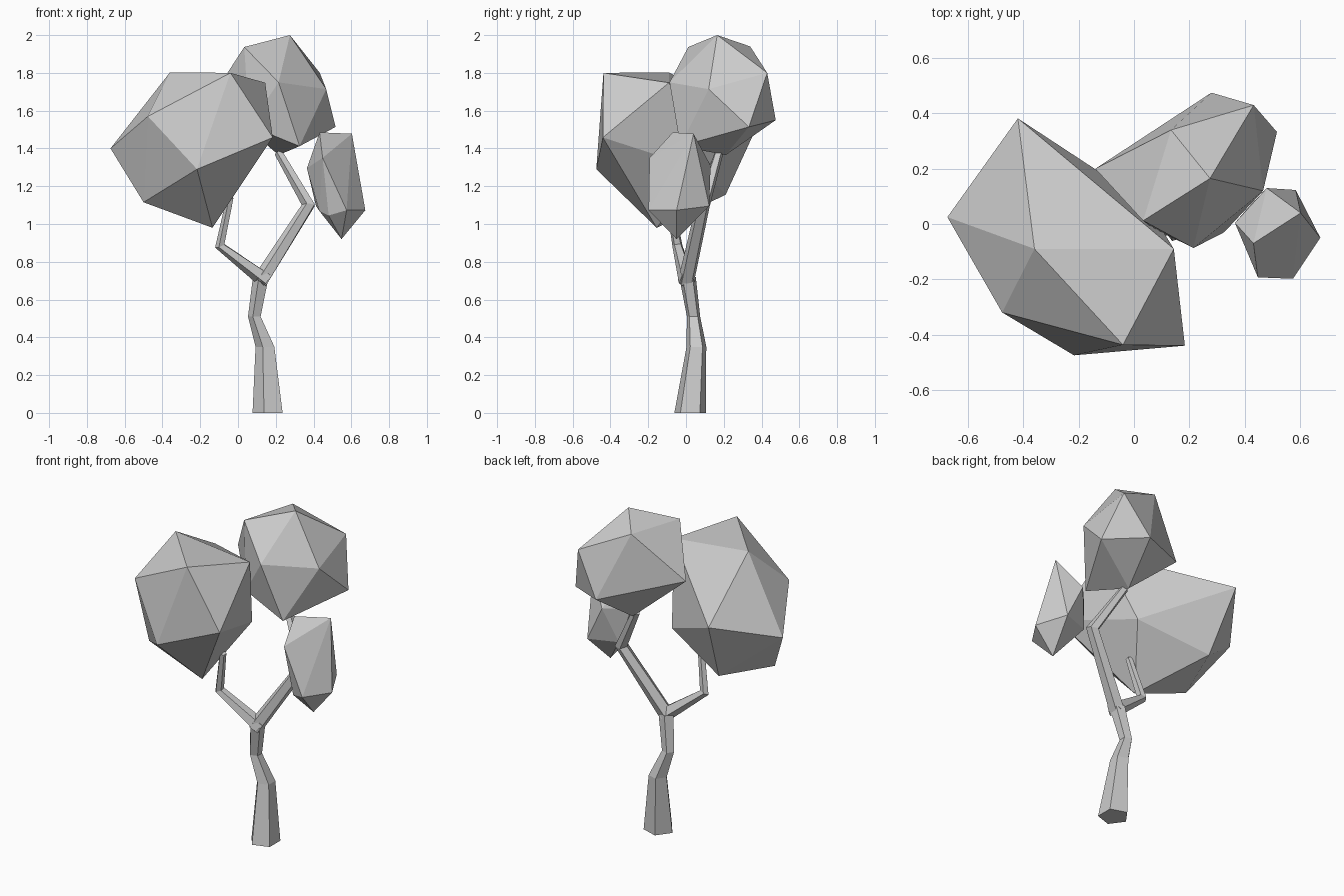
import bpy, bmesh, math
from mathutils import Vector

if "Cube" in bpy.data.objects:
    bpy.data.objects.remove(bpy.data.objects["Cube"])


def finish(name, bm):
    bmesh.ops.recalc_face_normals(bm, faces=bm.faces)
    mesh = bpy.data.meshes.new(name)
    bm.to_mesh(mesh)
    bm.free()
    obj = bpy.data.objects.new(name, mesh)
    bpy.context.collection.objects.link(obj)
    return obj


def clump(name, points):
    """Faceted leaf clump: convex skin over twelve corners."""
    bm = bmesh.new()
    for p in points:
        bm.verts.new(p)
    bmesh.ops.convex_hull(bm, input=bm.verts)
    return finish(name, bm)


def limb(name, path, sides=5, flat_ends=False):
    """Faceted tapering tube through (x, y, z, radius) stations."""
    bm = bmesh.new()
    pts = [Vector(p[:3]) for p in path]
    rings = []
    for i, p in enumerate(pts):
        axis = Vector((0, 0, 0))
        if i > 0:
            axis += (p - pts[i - 1]).normalized()
        if i < len(pts) - 1:
            axis += (pts[i + 1] - p).normalized()
        axis = Vector((0, 0, 1)) if flat_ends else axis.normalized()
        u = Vector((0, 1, 0)).cross(axis).normalized()
        v = axis.cross(u)
        ring = []
        for k in range(sides):
            a = math.tau * (k + 0.5) / sides
            ring.append(bm.verts.new(p + path[i][3] * (u * math.cos(a) + v * math.sin(a))))
        rings.append(ring)
    for r0, r1 in zip(rings, rings[1:]):
        for k in range(sides):
            n = (k + 1) % sides
            bm.faces.new((r0[k], r0[n], r1[n], r1[k]))
    bm.faces.new(rings[0])
    bm.faces.new(rings[-1])
    return finish(name, bm)


# Trunk and two branches
limb("trunk", [(.165, .022, 0, .088), (.148, .055, .35, .055),
               (.09, .04, .51, .037), (.125, .008, .72, .046)], flat_ends=True)
limb("left_branch", [(.15, .005, .70, .045), (-.095, -.045, .885, .028),
                     (-.04, -.09, 1.14, .02)])
limb("right_branch", [(.115, 0, .69, .045), (.375, .09, 1.10, .038),
                      (.215, .175, 1.38, .024)])

# Large leaf clump, left
clump("large_leaves", [
    (-.675, .025, 1.40), (-.36, -.09, 1.803), (-.04, -.437, 1.80), (.144, -.09, 1.748),
    (.184, -.44, 1.458), (-.477, -.32, 1.57), (-.217, -.475, 1.29), (-.50, -.148, 1.115),
    (-.135, -.155, .98), (-.42, .382, 1.53), (.04, .08, 1.29), (-.37, .21, 1.155)])

# Upper leaf clump, back
clump("upper_leaves", [
    (.275, .165, 2.0), (.033, .012, 1.937), (.134, .34, 1.94), (.433, .43, 1.80),
    (.467, .12, 1.714), (.215, -.087, 1.75), (.517, .333, 1.514), (.28, .475, 1.55),
    (-.14, .20, 1.67), (.326, -.03, 1.412), (.215, .21, 1.365), (.06, -.01, 1.52)])

# Small leaf clump, right
clump("small_leaves", [
    (.432, -.07, 1.485), (.603, .04, 1.478), (.448, -.193, 1.35), (.365, .004, 1.296),
    (.575, -.198, 1.073), (.674, -.05, 1.073), (.548, -.05, .92), (.585, .123, 1.095),
    (.48, .13, 1.31), (.413, .06, 1.095), (.43, -.08, 1.07), (.48, -.15, 1.045)])
